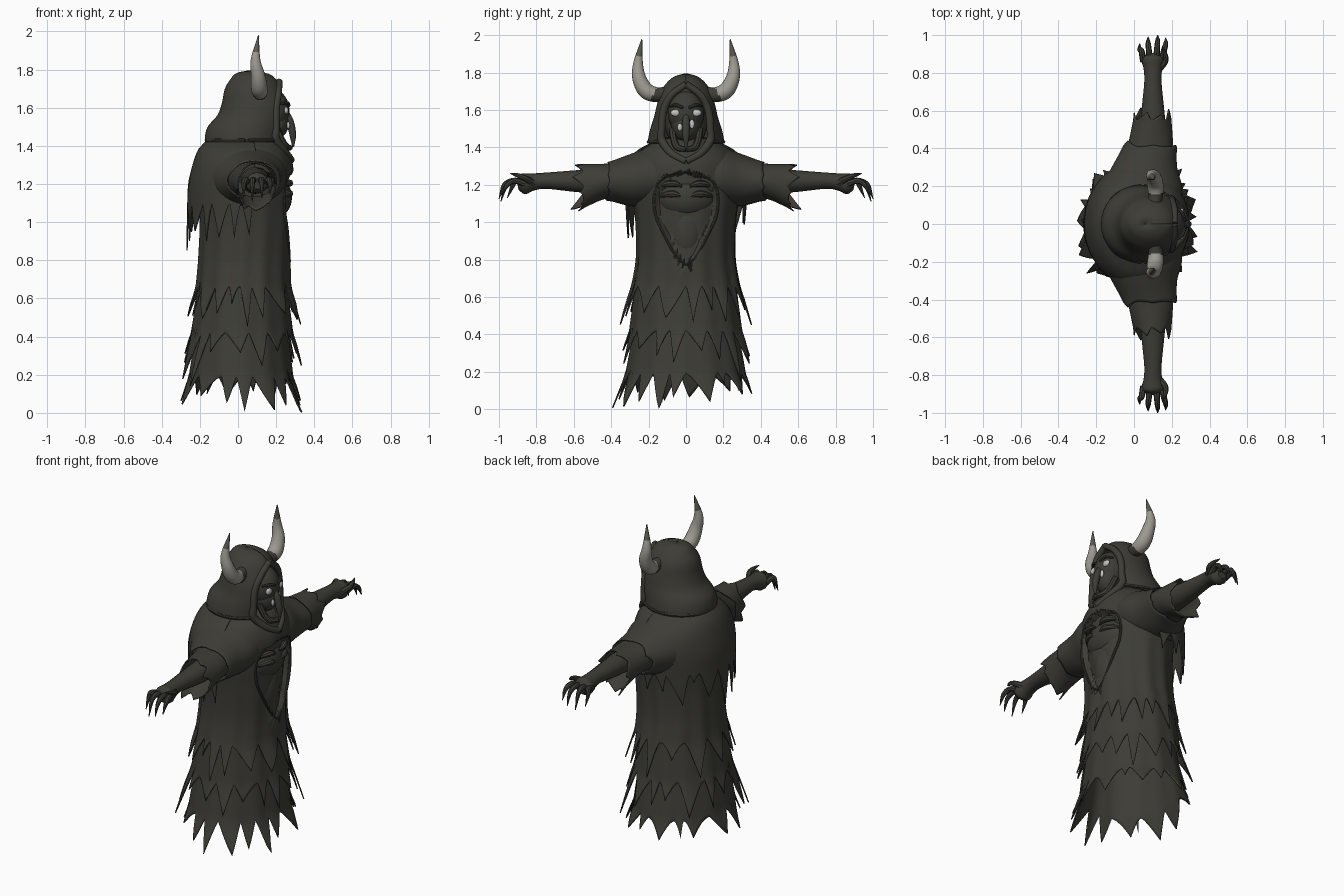
import bpy, bmesh, math, random
from mathutils import Vector, Matrix

if "Cube" in bpy.data.objects:
    bpy.data.objects.remove(bpy.data.objects["Cube"])

def material(name, rgb):
    m = bpy.data.materials.new(name)
    m.diffuse_color = (*rgb, 1)
    m.use_nodes = True
    m.node_tree.nodes["Principled BSDF"].inputs["Base Color"].default_value = m.diffuse_color
    return m

CLOTH = material("dark cloth", (0.047, 0.046, 0.037))
HORN = material("pale horn", (0.33, 0.32, 0.28))
TIP = material("grey horn tip", (0.10, 0.098, 0.085))
EYE = material("pale eye", (0.55, 0.55, 0.52))

def spline(keys, p):
    """Smooth interpolation of tuples whose first entry is the parameter."""
    n = len(keys)
    p = max(keys[0][0], min(keys[-1][0], p))
    i = max(k for k in range(n - 1) if keys[k][0] <= p)
    a, b = keys[i], keys[i + 1]
    before, after = keys[max(i - 1, 0)], keys[min(i + 2, n - 1)]
    h = b[0] - a[0]
    t = (p - a[0]) / h
    out = []
    for k in range(1, len(a)):
        m0 = (b[k] - before[k]) / (b[0] - before[0]) * h
        m1 = (after[k] - a[k]) / (after[0] - a[0]) * h
        out.append((2*t**3 - 3*t*t + 1) * a[k] + (t**3 - 2*t*t + t) * m0
                   + (3*t*t - 2*t**3) * b[k] + (t**3 - t*t) * m1)
    return out

def finish(name, verts, faces, mats=(CLOTH,), mirror=False, thick=0):
    me = bpy.data.meshes.new(name)
    me.from_pydata(verts, [], faces)
    bm = bmesh.new()
    bm.from_mesh(me)
    bmesh.ops.recalc_face_normals(bm, faces=bm.faces)
    bm.to_mesh(me)
    bm.free()
    ob = bpy.data.objects.new(name, me)
    bpy.context.collection.objects.link(ob)
    for m in mats:
        me.materials.append(m)
    if thick:
        s = ob.modifiers.new("thickness", 'SOLIDIFY')
        s.thickness, s.offset = thick, 0
    if mirror:
        mm = ob.modifiers.new("mirror", 'MIRROR')
        mm.use_axis = (False, True, False)
    return ob

def cloth(name, keys, hem, depth, teeth, rows, seed=1, flare=0, a0=0, a1=360,
          opening=None, shape=None, mirror=False, fold=0.0, low=0.003):
    """Draped sheet through elliptical sections (z, cx, cy, rx, ry), torn hem."""
    rnd = random.Random(seed)
    keys = sorted(keys)
    closed = a1 - a0 == 360 and not opening
    widths = [rnd.uniform(0.5, 1.5) for _ in range(teeth)]
    total, acc, cols = sum(widths), 0, []
    for w in widths:
        d, lift = depth * rnd.uniform(0.35, 1.0), depth * rnd.uniform(-.25, .25)
        lean = rnd.uniform(.3, .7)
        for c in range(8):
            u = c / 8
            v = u / 8 * 8 * lean / .5 if u < .5 else lean + (u - .5) * (1 - lean) / .5
            cols.append(((acc + w * v) / total, hem - d * (1 - abs(2*u - 1)) ** 1.25
                         + lift * math.sin(math.pi * u)))
        acc += w
    if not closed:
        cols.append((1.0, hem))
    top = keys[-1][0]
    verts, faces, n = [], [], len(cols)
    for i in range(rows + 1):
        for u, end in cols:
            z = top + (end - top) * i / rows
            cx, cy, rx, ry = spline(keys, z)
            a = math.radians(a0 + (a1 - a0) * u)
            if opening:
                lo = opening(z, ry)
                a = lo + (2 * math.pi - 2 * lo) * u
            g = flare * max(0, hem - z) + fold * (top - z) * math.sin(a * 13 + seed)
            v = (cx + (rx + g) * math.cos(a), cy + (ry + g) * math.sin(a), max(z, low))
            verts.append(shape(*v) if shape else v)
    for i in range(rows):
        for j in range(n if closed else n - 1):
            k = (j + 1) % n
            faces.append((i*n + j, i*n + k, (i+1)*n + k, (i+1)*n + j))
    return finish(name, verts, faces, mirror=mirror, thick=0.007)

def tube(name, pts, seg=14, steps=6, mirror=False, mats=(CLOTH,), flat=1.0):
    """Tapered round limb through points (x, y, z, radius)."""
    keys = [(i, *p) for i, p in enumerate(pts)]
    m = (len(pts) - 1) * steps
    ring = [spline(keys, i / steps) for i in range(m + 1)]
    verts, faces = [], []
    for i, (x, y, z, r) in enumerate(ring):
        d = (Vector(ring[min(i+1, m)][:3]) - Vector(ring[max(i-1, 0)][:3])).normalized()
        side = d.cross(Vector((1, 0, 0))).normalized()
        up = side.cross(d)
        for j in range(seg):
            a = 2 * math.pi * j / seg
            verts.append(Vector((x, y, z)) + side * (r * flat * math.cos(a)) + up * (r * math.sin(a)))
    for i in range(m):
        for j in range(seg):
            k = (j + 1) % seg
            faces.append((i*seg + j, i*seg + k, (i+1)*seg + k, (i+1)*seg + j))
    faces += [tuple(range(seg)), tuple(range(m*seg, (m+1)*seg))]
    return finish(name, verts, faces, mats, mirror)

def ball(name, loc, size, mat=CLOTH, mirror=False):
    bm = bmesh.new()
    bmesh.ops.create_uvsphere(bm, u_segments=28, v_segments=18, radius=1,
                              matrix=Matrix.Translation(loc) @ Matrix.Diagonal((*size, 1)))
    vs = [v.co.copy() for v in bm.verts]
    bm.verts.index_update()
    fs = [tuple(v.index for v in f.verts) for f in bm.faces]
    bm.free()
    return finish(name, vs, fs, (mat,), mirror)

# Robe: three torn layers, with the chest opening sunk into the outer one
chest_gap = [(.76, 0), (.82, .055), (.95, .125), (1.05, .165), (1.17, .165), (1.24, .12), (1.275, 0)]

def sink_chest(x, y, z):
    if x > 0.1 and .76 < z < 1.275:
        t = max(0, min(1, (spline(chest_gap, z)[0] - abs(y)) / 0.03))
        x -= 0.035 * t * t * (3 - 2 * t)
    return x, y, z

cloth("outer_robe", [(1.45, .04, 0, .15, .12), (1.42, .04, 0, .19, .18), (1.37, .04, 0, .22, .25),
                     (1.3, .04, 0, .245, .285), (1.18, .045, 0, .245, .285), (1.0, .045, 0, .24, .265),
                     (.8, .035, 0, .238, .262), (.65, .03, 0, .245, .285), (.4, .03, 0, .255, .3)],
      .66, .27, 17, 64, seed=4, flare=.27, shape=sink_chest, fold=.006)
cloth("middle_robe", [(.95, .035, 0, .21, .24), (.65, .025, 0, .232, .268), (.4, .02, 0, .265, .3),
                      (.15, .015, 0, .285, .32)], .42, .26, 17, 24, seed=9, flare=.25, fold=.006)
cloth("lower_robe", [(.7, .03, 0, .21, .24), (.4, .02, 0, .24, .28), (.2, .015, 0, .268, .315),
                     (0, .015, 0, .285, .335)], .19, .21, 16, 24, seed=15, flare=.3, fold=.006)

# Back mantle with ragged edge
cloth("back_mantle", [(1.43, .03, 0, .19, .17), (1.38, .03, 0, .235, .26), (1.3, .02, 0, .255, .32),
                      (1.18, .01, 0, .27, .325), (.85, .01, 0, .27, .3)],
      1.1, .24, 12, 24, seed=7, flare=.03, a0=75, a1=285)

# Sleeves: sections run out along the arm, then are laid on their side
lay = lambda x, h, s: (x, -s, h)
cloth("upper_sleeve", [(-.08, .03, 1.245, .22, .165), (-.2, .04, 1.24, .21, .155), (-.3, .055, 1.225, .17, .135),
                       (-.42, .085, 1.218, .138, .1), (-.5, .09, 1.21, .13, .1)],
      -.41, .035, 6, 20, seed=3, flare=.1, shape=lay, mirror=True, low=-9)
cloth("lower_sleeve", [(-.32, .07, 1.22, .12, .1), (-.42, .087, 1.22, .115, .09),
                       (-.52, .095, 1.2, .102, .108), (-.62, .1, 1.172, .088, .135)],
      -.55, .065, 8, 16, seed=5, flare=.1, shape=lay, mirror=True, low=-9)

# Arms, palms and clawed fingers
tube("arm", [(.09, .3, 1.22, .078), (.1, .5, 1.22, .07), (.1, .6, 1.22, .062), (.1, .75, 1.222, .047),
             (.1, .82, 1.215, .05), (.1, .87, 1.205, .06), (.1, .9, 1.2, .03)], mirror=True, flat=.92)
for i, (x0, x1, end, drop) in enumerate([(.05, .03, .955, .07), (.083, .075, .99, .09),
                                         (.117, .125, 1.0, .075), (.148, .168, .985, .055)]):
    tube(f"finger_{i+1}", [(x0, .86, 1.205, .018), (x0*.5 + x1*.5, .915, 1.222, .016),
                           (x1, end - .03, 1.2, .013), (x1, end, 1.2 - drop, .002)],
         seg=8, mirror=True)
tube("thumb", [(.13, .82, 1.21, .022), (.165, .86, 1.235, .016), (.165, .9, 1.25, .012),
               (.15, .94, 1.262, .002)], seg=8, mirror=True)

# Chest seen through the robe
ball("ribcage", (.18, 0, 1.13), (.103, .158, .115))
ball("belly", (.18, 0, .95), (.085, .1, .17))
for i, z in enumerate((1.2, 1.145)):
    tube(f"rib_{i+1}", [(.272, .02, z - .008, .006), (.273, .06, z + .005, .017),
                        (.255, .1, z + .004, .017), (.222, .14, z - .008, .007)], seg=8, mirror=True)
tube("robe_edge", [(.272, 0, .77, .004), (.27, .055, .82, .006), (.259, .125, .95, .008),
                   (.246, .165, 1.05, .008), (.243, .165, 1.17, .008), (.266, .115, 1.245, .007),
                   (.284, 0, 1.275, .005)], seg=8, mirror=True)

# Hood, open at the front, with a thick rim
gap = [(1.42, .12), (1.5, .125), (1.6, .112), (1.68, .072), (1.735, 0), (1.8, 0)]

def hood_gap(z, ry):
    return math.asin(max(0, min(.93, spline(gap, z)[0] / max(ry, .005))))

cloth("hood", [(1.42, .035, 0, .205, .2), (1.45, .035, 0, .205, .198), (1.5, .05, 0, .205, .187),
               (1.56, .08, 0, .185, .168), (1.62, .09, 0, .172, .154), (1.7, .08, 0, .145, .13),
               (1.75, .08, 0, .115, .094), (1.78, .07, 0, .075, .052), (1.793, .06, 0, .002, .002)],
      1.42, 0, 8, 40, opening=hood_gap)
tube("hood_rim", [(.28, 0, 1.325, .018), (.25, .075, 1.365, .02), (.2, .128, 1.435, .022),
                  (.2, .13, 1.5, .02), (.2, .119, 1.6, .02), (.212, .077, 1.68, .019),
                  (.215, 0, 1.738, .018)], mirror=True)
tube("hood_hem", [(-.166, 0, 1.43, .01), (-.11, .14, 1.43, .01), (.035, .2, 1.43, .01),
                  (.15, .165, 1.43, .01), (.2, .128, 1.43, .01)], seg=8, mirror=True)

# Mask with muzzle, beak, jaw, brow and pale eyes
ball("head", (.09, 0, 1.55), (.11, .115, .17))
ball("mask", (.175, 0, 1.585), (.095, .098, .115))
ball("muzzle", (.185, 0, 1.52), (.082, .078, .09))
tube("beak", [(.25, 0, 1.58, .014), (.272, 0, 1.53, .02), (.287, 0, 1.46, .018), (.289, 0, 1.395, .005)])
tube("jaw", [(.2, .075, 1.5, .018), (.225, .065, 1.44, .018), (.25, .045, 1.4, .018),
             (.275, 0, 1.39, .014)], seg=8, mirror=True)
tube("brow", [(.268, .015, 1.612, .008), (.258, .055, 1.626, .009), (.225, .085, 1.62, .006)],
     seg=8, mirror=True)
ball("eye", (.253, .055, 1.585), (.012, .027, .019), EYE, True)
ball("cheek_mark_left", (.264, .032, 1.525), (.008, .013, .024), EYE)
ball("cheek_mark_right", (.264, -.033, 1.508), (.008, .013, .02), EYE)

# Horns: dark root, pale middle, grey tip
horn = tube("horn", [(.11, .11, 1.69, .034), (.115, .16, 1.682, .04), (.112, .215, 1.705, .043),
                     (.105, .25, 1.77, .037), (.092, .256, 1.85, .026), (.107, .236, 1.98, .002)],
            seg=18, mirror=True, mats=(CLOTH, HORN, TIP))
for f in horn.data.polygons:
    c = f.center
    f.material_index = 2 if c.z > 1.89 else (1 if c.y + .5 * (c.z - 1.69) > .17 else 0)

# Smooth shading with crisp creases
bpy.ops.object.select_all(action='SELECT')
bpy.context.view_layer.objects.active = horn
bpy.ops.object.shade_smooth_by_angle(angle=math.radians(40))
